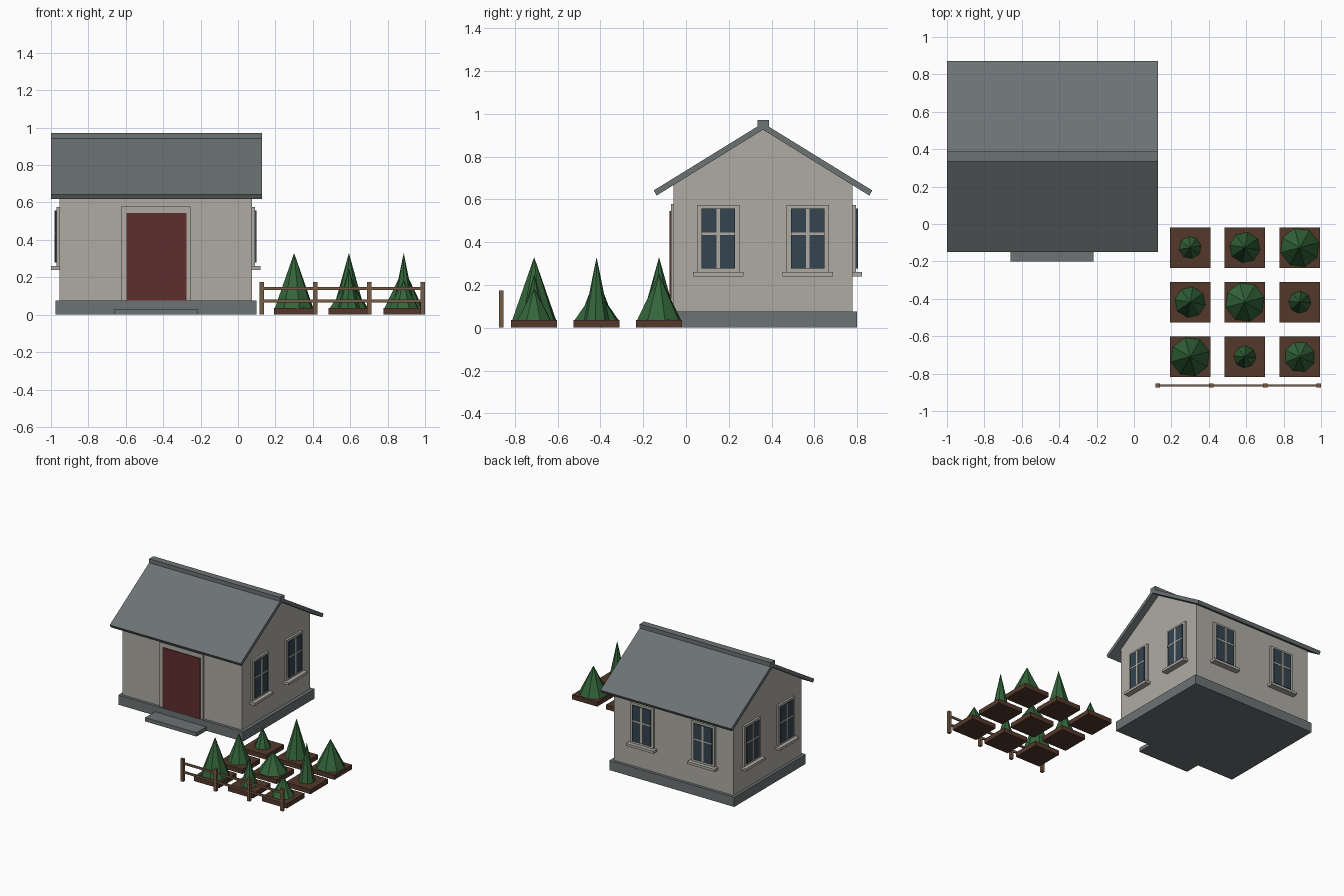
import bpy
import bmesh
import math
from mathutils import Vector, Matrix

cube = bpy.data.objects.get("Cube")
if cube:
    bpy.data.objects.remove(cube, do_unlink=True)


def material(name, r, g, b):
    m = bpy.data.materials.new(name)
    m.use_nodes = True
    m.diffuse_color = (r, g, b, 1)
    m.node_tree.nodes["Principled BSDF"].inputs["Base Color"].default_value = (r, g, b, 1)
    return m


WALL = material("warm grey plaster", 0.43, 0.41, 0.37)
SLATE = material("slate grey", 0.15, 0.17, 0.175)
RED = material("dark red", 0.115, 0.026, 0.026)
GLASS = material("blue grey glass", 0.035, 0.058, 0.08)
WOOD = material("fence brown", 0.18, 0.105, 0.06)
SOIL = material("dark soil", 0.088, 0.04, 0.024)
GREEN = material("tree green", 0.033, 0.13, 0.042)


def finish(name, bm, mat):
    bmesh.ops.recalc_face_normals(bm, faces=bm.faces)
    mesh = bpy.data.meshes.new(name)
    bm.to_mesh(mesh)
    bm.free()
    mesh.materials.append(mat)
    ob = bpy.data.objects.new(name, mesh)
    bpy.context.scene.collection.objects.link(ob)
    return ob


def box(name, low, high, mat):
    """Box between two opposite corners, in any order."""
    a, b = Vector(low), Vector(high)
    size = Vector([abs(d) for d in b - a])
    bm = bmesh.new()
    bmesh.ops.create_cube(bm, size=1, matrix=Matrix.Translation((a + b) / 2) @ Matrix.Diagonal(size).to_4x4())
    return finish(name, bm, mat)


def extrude_x(name, profile, x0, x1, mat):
    """Extrude a (y, z) outline along x."""
    bm = bmesh.new()
    face = bm.faces.new([bm.verts.new((x0, y, z)) for y, z in profile])
    new = bmesh.ops.extrude_face_region(bm, geom=[face])["geom"]
    bmesh.ops.translate(bm, vec=(x1 - x0, 0, 0), verts=[v for v in new if isinstance(v, bmesh.types.BMVert)])
    return finish(name, bm, mat)


# House body
MID_X, MID_Y = -0.44, 0.36
HALF_X, HALF_Y = 0.514, 0.418
BASE, EAVE, APEX = 0.075, 0.672, 0.932
box("foundation", (-0.976, -0.08, 0), (0.1, 0.8, BASE), SLATE)
extrude_x("walls", [(MID_Y - HALF_Y, BASE), (MID_Y + HALF_Y, BASE), (MID_Y + HALF_Y, EAVE),
                    (MID_Y, APEX), (MID_Y - HALF_Y, EAVE)],
          MID_X - HALF_X, MID_X + HALF_X, WALL)

# Roof slabs and ridge cap
for side, label in ((-1, "front"), (1, "back")):
    outline = [(0, 0.957), (0.511, 0.642), (0.497, 0.618), (0, 0.926)]
    extrude_x(label + "_roof", [(MID_Y + side * y, z) for y, z in outline], -1, 0.128, SLATE)
box("ridge_cap", (-1, 0.334, 0.935), (0.128, 0.387, 0.972), SLATE)

# Door and step
FRONT = MID_Y - HALF_Y
box("door_frame", (-0.626, FRONT + 0.01, BASE), (-0.254, FRONT - 0.012, 0.578), WALL)
box("door", (-0.596, FRONT + 0.01, BASE), (-0.275, FRONT - 0.019, 0.545), RED)
box("front_step", (-0.66, -0.2, 0), (-0.217, -0.08, 0.03), SLATE)


# Windows: each part is given as across, depth and height ranges on a wall
def window(name, origin, normal):
    n = Vector(normal)
    t = Vector((-n.y, n.x, 0))
    o = Vector(origin)

    def part(label, half, depth, z0, z1, mat):
        up = Vector((0, 0, 1))
        box(name + label, o - t * half - n * 0.01 + up * z0, o + t * half + n * depth + up * z1, mat)

    part("_frame", 0.099, 0.016, 0.26, 0.575, WALL)
    part("_glass", 0.079, 0.024, 0.278, 0.558, GLASS)
    part("_upright_bar", 0.008, 0.026, 0.278, 0.558, WALL)
    part("_cross_bar", 0.079, 0.026, 0.434, 0.445, WALL)
    part("_sill", 0.118, 0.045, 0.24, 0.26, WALL)


for i, s in enumerate((-1, 1)):
    window(f"left_window_{i}", (MID_X + HALF_X, MID_Y + s * 0.209, 0), (1, 0, 0))
    window(f"right_window_{i}", (MID_X - HALF_X, MID_Y + s * 0.209, 0), (-1, 0, 0))
    window(f"back_window_{i}", (MID_X + s * 0.264, MID_Y + HALF_Y, 0), (0, 1, 0))

# Fence
for i in range(4):
    x = 0.115 + i * 0.287
    box(f"fence_post_{i}", (x, -0.875, 0), (x + 0.024, -0.853, 0.175), WOOD)
for label, z in (("lower", 0.064), ("upper", 0.132)):
    box(label + "_fence_rail", (0.12, -0.869, z), (0.995, -0.859, z + 0.016), WOOD)

# Planting beds with cone trees of three widths and three heights
RADII = (0.06, 0.083, 0.106)
HEIGHTS = (0.185, 0.33, 0.25)
BED_TOP = 0.036
for row in range(3):
    for col in range(3):
        x, y = 0.3 + col * 0.293, -0.126 - row * 0.292
        box(f"bed_{row}_{col}", (x - 0.108, y - 0.108, 0), (x + 0.108, y + 0.108, BED_TOP), SOIL)
        radius = RADII[(col + row) % 3]
        height = HEIGHTS[(col - row) % 3] - BED_TOP
        place = Matrix.Translation((x, y, BED_TOP + height / 2)) @ Matrix.Rotation(math.radians(10 + 25 * (row + col)), 4, "Z")
        bm = bmesh.new()
        bmesh.ops.create_cone(bm, cap_ends=True, segments=8, radius1=radius, radius2=0, depth=height, matrix=place)
        finish(f"tree_{row}_{col}", bm, GREEN)
